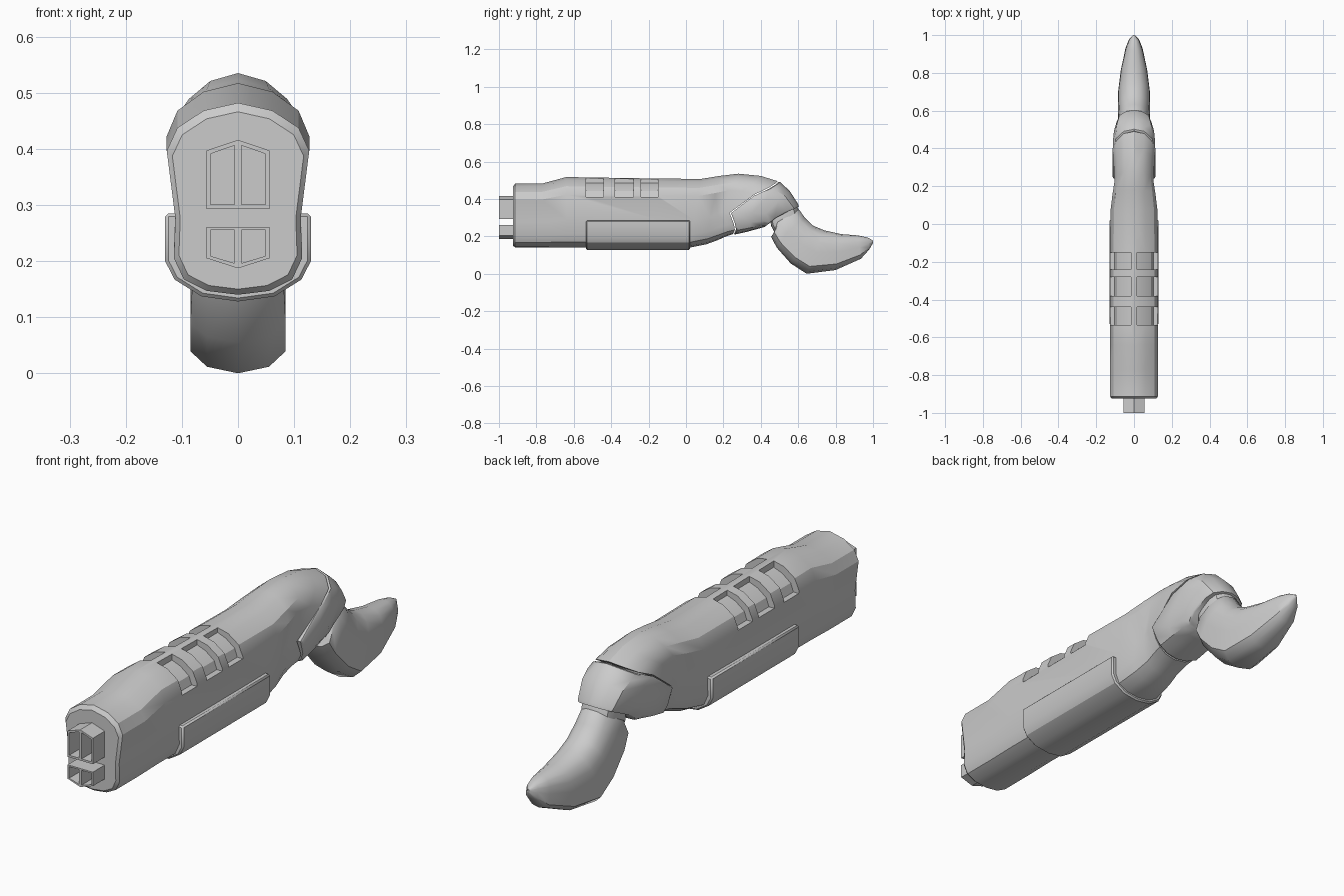
import bpy, bmesh, math
from math import radians, sin, pi

if "Cube" in bpy.data.objects:
    bpy.data.objects.remove(bpy.data.objects["Cube"])

# Half cross-sections as (fraction of width, fraction of height from top)
BODY = [(0, 0), (.48, .04), (.85, .13), (1, .25), (.88, .60), (.9, .81), (.76, .92), (.44, .98), (0, 1)]
ROUND = [(0, 0), (.48, .04), (.85, .13), (1, .27), (1, .6), (.96, .8), (.82, .92), (.44, .98), (0, 1)]
BLADE = [(0, 0), (.42, .03), (.75, .12), (.95, .28), (1, .5), (1, .83), (.65, .95), (0, 1)]


def finish(bm, name, angle=30):
    bmesh.ops.recalc_face_normals(bm, faces=bm.faces[:])
    me = bpy.data.meshes.new(name)
    bm.to_mesh(me)
    bm.free()
    ob = bpy.data.objects.new(name, me)
    bpy.context.collection.objects.link(ob)
    smooth(ob, angle)
    return ob


def activate(ob):
    bpy.ops.object.select_all(action='DESELECT')
    ob.select_set(True)
    bpy.context.view_layer.objects.active = ob


def smooth(ob, angle=30):
    activate(ob)
    bpy.ops.object.shade_smooth_by_angle(angle=radians(angle))


def loft(name, section, rings, angle=30):
    """Each ring: top y, top z, bottom y, bottom z, half width, sideways bow in y."""
    bm = bmesh.new()
    n = len(section)
    N = 2 * n - 2
    loops = []
    for ty, tz, by, bz, w, bow in rings:
        half = [(f * w, ty + (by - ty) * s + bow * sin(pi * s) ** 2, tz + (bz - tz) * s)
                for f, s in section]
        pts = half + [(-x, y, z) for x, y, z in reversed(half[1:-1])]
        loops.append([bm.verts.new(p) for p in pts])
    for a, b in zip(loops, loops[1:]):
        for i in range(N):
            j = (i + 1) % N
            bm.faces.new((a[i], a[j], b[j], b[i]))
    for lp in (loops[0], loops[-1]):
        for i in range(n - 1):
            ids = [i, i + 1, (N - i - 1) % N, (N - i) % N]
            bm.faces.new([lp[k] for k in dict.fromkeys(ids)])
    return finish(bm, name, angle)


def prism(bm, pts, y0, y1):
    a = [bm.verts.new((x, y0, z)) for x, z in pts]
    b = [bm.verts.new((x, y1, z)) for x, z in pts]
    bm.faces.new(a)
    bm.faces.new(b[::-1])
    for i in range(len(pts)):
        j = (i + 1) % len(pts)
        bm.faces.new((a[i], a[j], b[j], b[i]))


def mirror(pts):
    return [(-x, z) for x, z in reversed(pts)]


def carve(ob, prisms):
    bm = bmesh.new()
    for pts, y0, y1 in prisms:
        prism(bm, pts, y0, y1)
    cutter = finish(bm, "cutter")
    cutter.hide_render = True
    mod = ob.modifiers.new("cut", 'BOOLEAN')
    mod.operation = 'DIFFERENCE'
    mod.solver = 'EXACT'
    mod.object = cutter
    activate(ob)
    bpy.ops.object.modifier_apply(modifier=mod.name)
    bpy.data.objects.remove(cutter)
    smooth(ob)


# Main grip body
body = loft("main_body", BODY, [
    (-.925, .466, -.925, .150, .117, 0),
    (-.913, .482, -.913, .140, .127, 0),
    (-.77, .482, -.77, .140, .127, 0),
    (-.64, .517, -.64, .140, .127, 0),
    (-.15, .509, -.15, .140, .127, 0),
    (.08, .507, .02, .140, .125, 0),
    (.18, .523, .11, .158, .114, -.01),
    (.28, .535, .17, .180, .103, -.05),
    (.40, .523, .215, .200, .107, -.10),
    (.49, .495, .25, .212, .112, -.125)])

# Three pairs of finger pockets in the upper sides
pocket = [(.015, .486), (.052, .472), (.09, .443), (.102, .41), (.16, .41), (.16, .55), (.015, .55)]
carve(body, [(p, y0, y1) for y0, y1 in ((-.535, -.44), (-.38, -.28), (-.24, -.15))
             for p in (pocket, mirror(pocket))])

# Lower wrap-around guard
half = [(.130, .285), (.130, .20), (.113, .167), (.065, .137)]
bm = bmesh.new()
prism(bm, half + [(0, .128)] + mirror(half), -.535, .022)
guard = finish(bm, "lower_guard")
bev = guard.modifiers.new("edge", 'BEVEL')
bev.width = .006
bev.segments = 1
bev.limit_method = 'ANGLE'
bev.angle_limit = radians(50)

# Front sockets, each with two recesses
upper = [(-.056, .293), (.056, .293), (.056, .397), (0, .416), (-.056, .397)]
lower = [(-.056, .261), (.056, .261), (.056, .205), (0, .187), (-.056, .205)]
upper_hole = [(.006, .301), (.049, .301), (.049, .391), (.006, .406)]
lower_hole = [(.006, .255), (.049, .255), (.049, .209), (.006, .196)]
for name, shape, hole in (("upper_socket", upper, upper_hole), ("lower_socket", lower, lower_hole)):
    bm = bmesh.new()
    prism(bm, shape, -1.0, -.91)
    socket = finish(bm, name)
    carve(socket, [(p, -1.05, -.935) for p in (hole, mirror(hole))])

# Knuckle sleeve behind the seam
loft("knuckle_sleeve", ROUND, [
    (.494, .490, .256, .214, .109, -.122),
    (.502, .491, .262, .210, .113, -.118),
    (.52, .475, .33, .225, .112, -.06),
    (.555, .442, .39, .242, .106, -.03),
    (.600, .372, .420, .250, .092, -.02),
    (.604, .360, .428, .258, .086, -.02)], 35)

# Neck joining sleeve and tail
loft("tail_neck", ROUND, [
    (.57, .40, .45, .29, .065, 0),
    (.60, .35, .455, .255, .068, -.02),
    (.605, .31, .48, .21, .066, -.02)])

# Curved tail blade
loft("tail_blade", BLADE, [
    (.598, .345, .462, .208, .068, -.04),
    (.607, .340, .455, .198, .075, -.035),
    (.635, .300, .485, .140, .081, -.02),
    (.68, .257, .56, .055, .085, 0),
    (.74, .232, .645, .000, .085, 0),
    (.83, .212, .80, .020, .070, 0),
    (.92, .205, .935, .080, .045, 0),
    (.97, .194, .98, .130, .026, 0),
    (1.0, .178, 1.0, .165, .004, 0)], 40)
